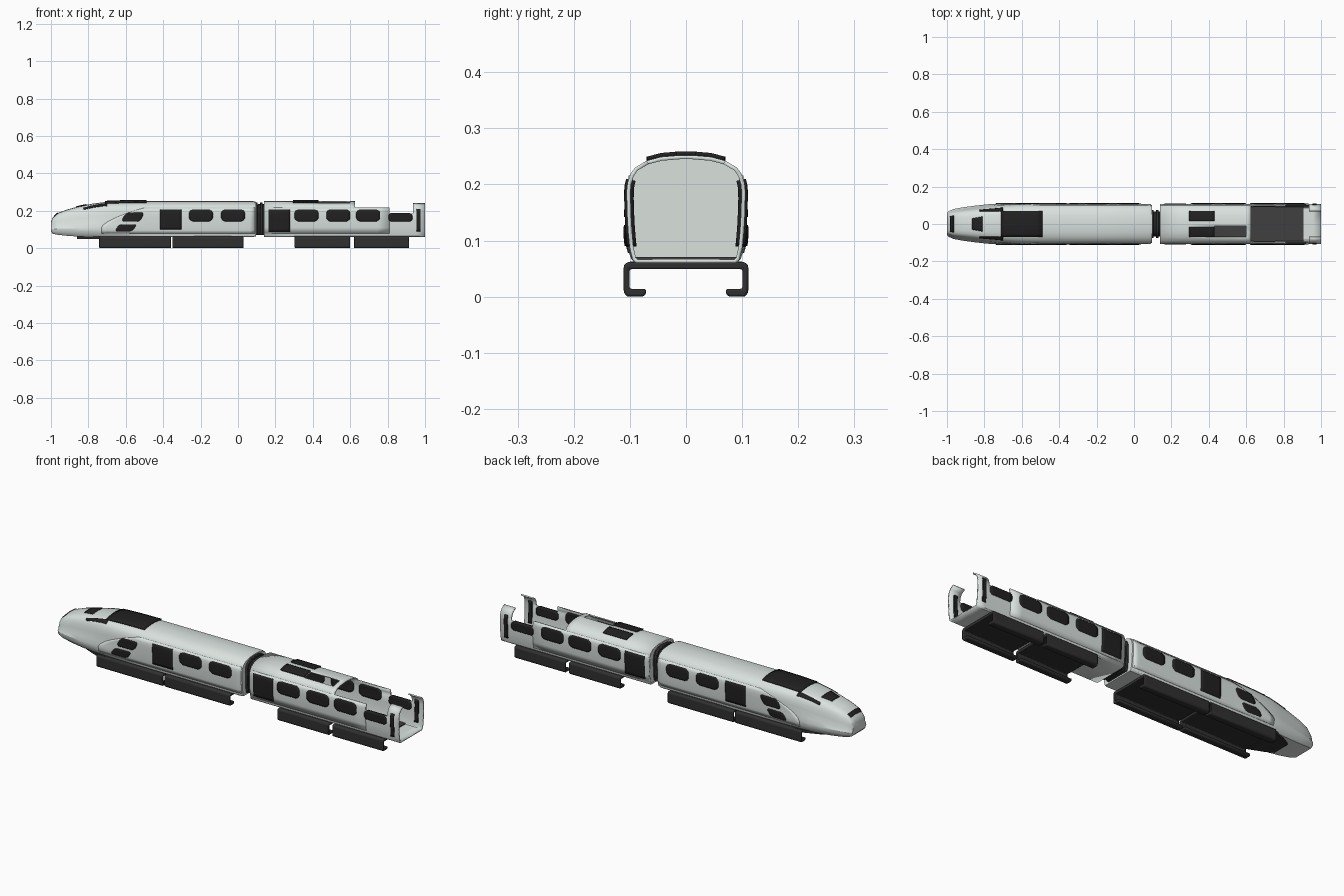
import bpy, bmesh
from mathutils import Vector
from mathutils.bvhtree import BVHTree

if "Cube" in bpy.data.objects:
    bpy.data.objects.remove(bpy.data.objects["Cube"])


def material(name, col):
    m = bpy.data.materials.new(name)
    m.diffuse_color = (*col, 1)
    m.use_nodes = True
    m.node_tree.nodes["Principled BSDF"].inputs["Base Color"].default_value = m.diffuse_color
    return m


LIGHT = material("pale_paint", (0.70, 0.76, 0.73))
DARK = material("black_glass", (0.015, 0.015, 0.015))
FRAME = material("dark_frame", (0.03, 0.03, 0.03))
FLOOR = material("floor_grey", (0.05, 0.05, 0.05))

# Half cross-sections (width fraction, height fraction): coach and nose
COACH = [(0, 0), (.84, 0), (.90, .03), (.95, .15), (.975, .3), (.99, .45), (1, .66), (.985, .74),
         (.94, .82), (.86, .885), (.66, .95), (.42, .985), (.1, 1), (0, 1)]
NOSE = [(0, 0), (.78, 0), (.88, .06), (.98, .18), (1, .28), (.91, .4), (.86, .6), (.82, .72),
        (.77, .82), (.70, .90), (.58, .955), (.42, .98), (.1, 1), (0, 1)]


def ring(x, hw, zb, zt, t=0):
    half = [((a[0] * (1 - t) + b[0] * t) * hw, zb + (a[1] * (1 - t) + b[1] * t) * (zt - zb))
            for a, b in zip(COACH, NOSE)]
    return [(x, y, z) for y, z in half] + [(x, -y, z) for y, z in half[-2:0:-1]]


def loft(rings, caps):
    bm = bmesh.new()
    vs = [[bm.verts.new(p) for p in r] for r in rings]
    n = len(vs[0])
    for a, b in zip(vs, vs[1:]):
        for i in range(n):
            bm.faces.new((a[i], a[(i + 1) % n], b[(i + 1) % n], b[i]))
    if caps:
        bm.faces.new(vs[0])
        bm.faces.new(vs[-1])
    bmesh.ops.recalc_face_normals(bm, faces=bm.faces)
    return bm


def finish(bm, name, mat, thick=0, mirror=False, angle=0.5):
    me = bpy.data.meshes.new(name)
    bm.to_mesh(me)
    bm.free()
    me.shade_smooth()
    me.set_sharp_from_angle(angle=angle)
    me.materials.append(mat)
    ob = bpy.data.objects.new(name, me)
    bpy.context.collection.objects.link(ob)
    if thick:
        s = ob.modifiers.new("thickness", 'SOLIDIFY')
        s.thickness, s.offset = thick, -1
    if mirror:
        ob.modifiers.new("mirror", 'MIRROR').use_axis = (False, True, False)
    return ob


def patch(name, tree, rows, direction, lift, thick, mat=DARK, mirror=False, n=8):
    """Sheet of rows (start, end) projected on to a body and thickened inwards."""
    d = Vector(direction)
    bm = bmesh.new()
    grid = []
    for a, b in rows:
        line = []
        for i in range(n + 1):
            p = Vector(a).lerp(Vector(b), i / n)
            hit = tree.ray_cast(p, d)[0]
            if hit is None:
                hit = tree.find_nearest(p)[0]
            line.append(bm.verts.new(hit - d * lift))
        grid.append(line)
    for a, b in zip(grid, grid[1:]):
        for i in range(n):
            bm.faces.new((a[i], a[i + 1], b[i + 1], b[i]))
    bm.normal_update()
    if sum(f.normal.dot(d) for f in bm.faces) > 0:
        bmesh.ops.reverse_faces(bm, faces=bm.faces)
    return finish(bm, name, mat, thick, mirror)


def window(name, tree, x0, x1, z0, z1, inset=.02, slant=0, lift=.0045):
    rows = []
    for f, k in ((0, 1), (.12, .3), (.28, 0), (.5, 0), (.72, 0), (.88, .3), (1, 1)):
        z, s = z0 + (z1 - z0) * f, slant * f
        rows.append(((x0 + inset * k + s, -.3, z), (x1 - inset * k + s, -.3, z)))
    patch(name, tree, rows, (0, 1, 0), lift, .017, mirror=True)


def roof_patch(name, tree, a, b, c, d, lift=.004, mirror=False):
    """Four (x, y) corners, a-b and d-c are the two ends."""
    rows = []
    for i in range(7):
        f = i / 6
        p, q = Vector(a).lerp(Vector(d), f), Vector(b).lerp(Vector(c), f)
        rows.append(((p.x, p.y, 1), (q.x, q.y, 1)))
    patch(name, tree, rows, (0, 0, -1), lift, .008, mirror=mirror)


def prism(name, outline, x0, x1, mat, bevel=0):
    bm = bmesh.new()
    f = bm.faces.new([bm.verts.new((x0, y, z)) for y, z in outline])
    g = bmesh.ops.extrude_face_region(bm, geom=[f])['geom']
    bmesh.ops.translate(bm, vec=(x1 - x0, 0, 0), verts=[v for v in g if isinstance(v, bmesh.types.BMVert)])
    bmesh.ops.recalc_face_normals(bm, faces=bm.faces)
    ob = finish(bm, name, mat)
    if bevel:
        m = ob.modifiers.new("bevel", 'BEVEL')
        m.width, m.segments = bevel, 2
    return ob


# Leading car with tapered nose
HW, ZB, ZT = .106, .06, .252
bm = loft([ring(-1, .058, .088, .14, 1), ring(-.992, .068, .078, .162, 1), ring(-.965, .08, .072, .188, 1),
           ring(-.91, .09, .066, .208, 1), ring(-.85, .098, .062, .224, .95), ring(-.78, .106, .06, .238, .8),
           ring(-.72, .110, ZB, .246, .6), ring(-.62, .109, ZB, .25, .25), ring(-.5, HW, ZB, ZT),
           ring(-.2, HW, ZB, ZT), ring(.08, HW, ZB, ZT), ring(.095, HW - .004, ZB + .003, ZT - .004)], True)
lead = BVHTree.FromBMesh(bm)
finish(bm, "lead_car_body", LIGHT)

# Rear car: shell with roof cut away in steps
bm = loft([ring(x, HW, ZB, ZT) for x in (.14, .3, .43, .6, .625, .81, .935, .955, 1)], False)
rear = BVHTree.FromBMesh(bm)


def cut_away(c):
    if .43 < c.x < .6:
        return -.07 < c.y < -.01 and c.z > .23
    if .625 < c.x < .81:
        return c.z > .218
    if .81 < c.x < .935:
        return c.z > .19
    if c.x > .935:
        return c.z > .1 and abs(c.y) < .06
    return False


gone = [f for f in bm.faces if cut_away(f.calc_center_median())]
bmesh.ops.delete(bm, geom=gone, context='FACES')
finish(bm, "rear_car_shell", LIGHT, thick=.007)
prism("rear_car_front_wall", [(y, z) for _, y, z in ring(0, HW - .003, ZB + .003, ZT - .003)], .142, .15, LIGHT)
prism("rear_car_floor", [(-.092, .066), (.092, .066), (.092, .071), (-.092, .071)], .15, .905, FLOOR)

# Raised side skins
rows = []
for z in (.078, .095, .11, .125, .145, .165, .185, .2, .217):
    s = max(0, (z - .11) / .107)
    rows.append(((-.73 + .23 * s ** 1.6, -.3, z), (.09, -.3, z)))
patch("lead_side_skin", lead, rows, (0, 1, 0), .002, .004, LIGHT, True, 30)
rows = [((.143, -.3, z), (.81, -.3, z)) for z in (.078, .11, .145, .165, .185, .2, .217)]
patch("rear_side_skin", rear, rows, (0, 1, 0), .002, .004, LIGHT, True, 10)

# Side doors and windows
window("lead_door", lead, -.418, -.303, .10, .208, inset=0)
window("rear_door", rear, .163, .277, .088, .208, inset=0)
for i, x in enumerate((-.262, -.09)):
    window(f"lead_window_{i}", lead, x, x + .127, .143, .208)
for i, x in enumerate((.302, .472, .632)):
    window(f"rear_window_{i}", rear, x, x + .128, .143, .208)
window("rear_cut_window", rear, .805, .932, .143, .187, inset=.012)
window("upper_slant_window", lead, -.625, -.525, .142, .19, .012, .025)
window("lower_slant_window", lead, -.66, -.565, .09, .128, .012, .025)
window("end_side_strip", rear, .955, .975, .09, .21, inset=0)

# Cab glazing, nose lamp strip and roof panels
roof_patch("windscreen", lead, (-.865, -.03), (-.865, .03), (-.81, .04), (-.81, -.04))
roof_patch("nose_lamp_strip", lead, (-.983, -.042), (-.983, .042), (-.966, .046), (-.966, -.046))
roof_patch("cab_side_window", lead, (-.825, -.077), (-.825, -.069), (-.70, -.068), (-.70, -.088), .003, True)
roof_patch("lead_roof_panel", lead, (-.71, -.07), (-.71, .07), (-.49, .07), (-.49, -.07), .007)
for side in (-1, 1):
    roof_patch(f"rear_roof_hatch_{side + 1}", rear, (.295, side * .017), (.295, side * .07),
               (.43, side * .07), (.43, side * .017), .007)

# Flexible gangway between the cars
for i in range(4):
    k = .092 - .008 * (i % 2)
    x = .092 + i * .013
    prism(f"gangway_rib_{i}", [(y, z) for _, y, z in ring(0, k - .016, .07, .152 + k)], x, x + .0135, FRAME, .003)

# Wrap-around guideway channels
half = [(.104, .062), (.111, .056), (.111, .007), (.105, 0), (.078, 0), (.071, .004), (.071, .014),
        (.101, .014), (.101, .049)]
channel = half + [(-y, z) for y, z in reversed(half)]
for i, (x0, x1) in enumerate(((-.742, -.358), (-.35, .03), (.303, .6), (.62, .915))):
    prism(f"guide_channel_{i}", channel, x0, x1, FRAME, .004)

# Tapered belly plate under the nose
bm = bmesh.new()
plan = [(-.86, .045), (-.82, .068), (-.74, .1), (-.70, .1)]
plan += [(x, -y) for x, y in reversed(plan)]
f = bm.faces.new([bm.verts.new((x, y, .05)) for x, y in plan])
g = bmesh.ops.extrude_face_region(bm, geom=[f])['geom']
bmesh.ops.translate(bm, vec=(0, 0, .013), verts=[v for v in g if isinstance(v, bmesh.types.BMVert)])
bmesh.ops.recalc_face_normals(bm, faces=bm.faces)
finish(bm, "nose_belly_plate", FRAME)
